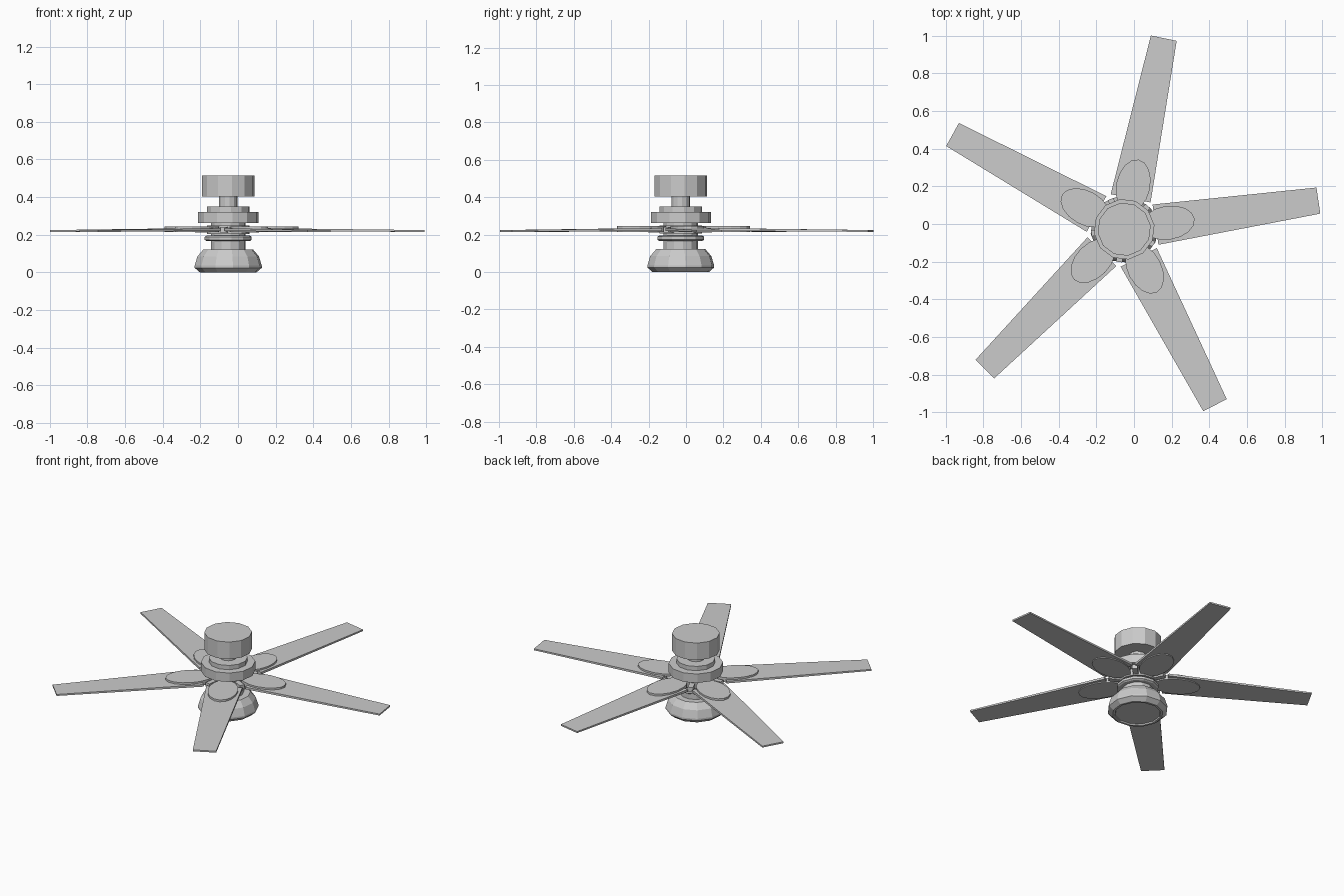
import bpy, bmesh, math
from mathutils import Matrix, Vector

if "Cube" in bpy.data.objects:
    bpy.data.objects.remove(bpy.data.objects["Cube"])

CX, CY = -0.052, -0.028          # hub axis
TURN = math.radians(8)           # whole fan is turned slightly


def finish(name, bm, matrix):
    bmesh.ops.recalc_face_normals(bm, faces=bm.faces)
    mesh = bpy.data.meshes.new(name)
    bm.to_mesh(mesh)
    bm.free()
    obj = bpy.data.objects.new(name, mesh)
    obj.matrix_world = matrix
    bpy.context.collection.objects.link(obj)
    return obj


def lathe(name, profile, sides=12):
    """Faceted solid of revolution from (radius, z) points, capped at both ends."""
    bm = bmesh.new()
    rings = []
    for r, z in profile:
        rings.append([bm.verts.new((r * math.cos(2 * math.pi * i / sides),
                                    r * math.sin(2 * math.pi * i / sides), z))
                      for i in range(sides)])
    for a, b in zip(rings, rings[1:]):
        for i in range(sides):
            j = (i + 1) % sides
            bm.faces.new((a[i], a[j], b[j], b[i]))
    bm.faces.new(rings[0])
    bm.faces.new(rings[-1])
    return finish(name, bm, Matrix.Translation((CX, CY, 0)) @ Matrix.Rotation(TURN, 4, 'Z'))


def slab(name, outline, angle, bottom, top):
    """Plate along +x; bottom and top give z as a function of x."""
    bm = bmesh.new()
    lo = [bm.verts.new((x, y, bottom(x))) for x, y in outline]
    hi = [bm.verts.new((x, y, top(x))) for x, y in outline]
    bm.faces.new(lo)
    bm.faces.new(hi)
    n = len(outline)
    for i in range(n):
        j = (i + 1) % n
        bm.faces.new((lo[i], lo[j], hi[j], hi[i]))
    return finish(name, bm, Matrix.Translation((CX, CY, 0)) @ Matrix.Rotation(math.radians(angle), 4, 'Z'))


# Central stack, top to bottom
lathe("ceiling_canopy", [(0.142, 0.404), (0.142, 0.516)])
lathe("down_rod", [(0.049, 0.34), (0.049, 0.41)])
lathe("motor_cap", [(0.115, 0.315), (0.115, 0.35)])
lathe("motor_housing", [(0.162, 0.263), (0.162, 0.322)])
lathe("hub_neck", [(0.093, 0.115), (0.093, 0.268)])
lathe("hub_upper_collar", [(0.115, 0.205), (0.115, 0.25)])
lathe("lower_flange", [(0.117, 0.167), (0.126, 0.173), (0.126, 0.189), (0.117, 0.195)])

# Light bowl with a shallow recess underneath
lathe("light_bowl", [(0.135, 0.008), (0.138, 0.0), (0.152, 0.0), (0.18, 0.024),
                     (0.18, 0.036), (0.165, 0.085), (0.133, 0.122)])

# Blades with oval mounting plates, and small lugs between the blades
blades = [(8.4, 1.043), (78.3, 1.037), (151.1, 1.042), (225.1, 1.049), (297.3, 1.052)]
oval = [(0.236 + 0.142 * math.cos(2 * math.pi * i / 16),
         0.09 * math.sin(2 * math.pi * i / 16)) for i in range(16)]
for k, (angle, tip) in enumerate(blades, 1):
    slab(f"blade_{k}", [(0.168, -0.108), (tip, -0.07), (tip, 0.07), (0.168, 0.108)],
         angle, lambda x: 0.222 - 0.007 * x, lambda x: 0.237 - 0.012 * x)
    slab(f"blade_plate_{k}", oval, angle, lambda x: 0.214, lambda x: 0.245)
    slab(f"hub_lug_{k}", [(0.08, -0.016), (0.176, -0.016), (0.176, 0.016), (0.08, 0.016)],
         angle + 36, lambda x: 0.212, lambda x: 0.24)
